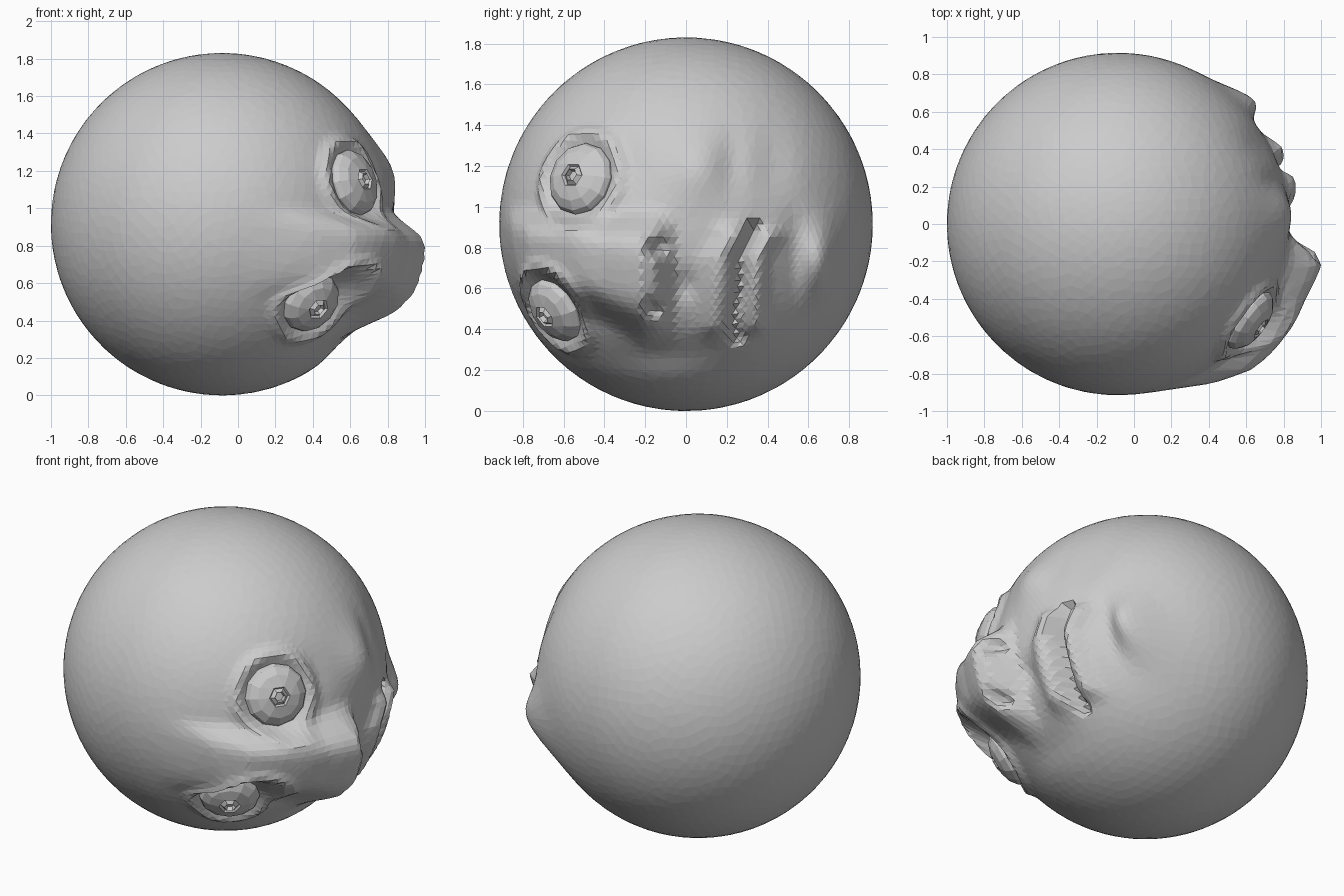
import bpy, bmesh
from math import exp, sin, cos, pi, sqrt
from mathutils import Vector, Matrix

if "Cube" in bpy.data.objects:
    bpy.data.objects.remove(bpy.data.objects["Cube"])

C = Vector((-0.085, 0, 0.915))
R = 0.915
EYES = [("eye_upper", Vector((0.66, -0.545, 1.15)), 0.18),
        ("eye_lower", Vector((0.42, -0.68, 0.47)), 0.17)]


def lerp(table, t):
    if t <= table[0][0]:
        return table[0][1]
    for (a, u), (b, v) in zip(table, table[1:]):
        if t <= b:
            return u + (v - u) * (t - a) / (b - a)
    return table[-1][1]


def path_dist(y, z, path):
    # distance to a mouth path given as y over z, fading past its ends
    dz = max(path[0][0] - z, 0, z - path[-1][0])
    return sqrt((y - lerp(path, z)) ** 2 + (dz * 1.2) ** 2)


# nose height, width and centre line along y
NOSE = [(-0.92, 0), (-0.86, 0.17), (-0.78, 0.24), (-0.6, 0.21), (-0.4, 0.2),
        (-0.22, 0.235), (-0.15, 0.19), (-0.09, 0.06), (-0.05, 0)]
WIDTH = [(-0.85, 0.2), (-0.6, 0.19), (-0.4, 0.22), (-0.2, 0.27)]
MID = [(-0.85, 0.76), (-0.6, 0.75), (-0.4, 0.7), (-0.2, 0.655)]
MOUTH = [(0.36, 0.25), (0.45, 0.235), (0.6, 0.26), (0.75, 0.26), (0.9, 0.33)]
UPPER_LIP = [(0.42, 0.15), (0.6, 0.16), (0.75, 0.17), (0.85, 0.23)]
LOWER_LIP = [(0.42, 0.35), (0.6, 0.35), (0.75, 0.36), (0.85, 0.41)]
# soft bumps and dents on the face: y, z, radius y, radius z, height
SOFT = [(0.67, 0.72, 0.09, 0.18, 0.12),    # chin
        (0.53, 0.75, 0.05, 0.2, -0.02),    # chin crease
        (0.06, 1.2, 0.14, 0.16, 0.045),    # cheek
        (0.22, 1.22, 0.07, 0.15, -0.02),   # cheek fold
        (0.42, 1.2, 0.1, 0.2, -0.02),
        (-0.3, 1.2, 0.1, 0.15, -0.02),
        (0.0, 0.62, 0.05, 0.07, -0.03),    # groove under nose
        (-0.1, 0.27, 0.25, 0.09, -0.035)]  # jaw hollow
NOSTRILS = [(-0.14, 0.8), (-0.16, 0.5)]


def shape(p):
    x, y, z = p
    if x < 0.0:
        return p
    d = 0.0
    for a, b, ry, rz, h in SOFT:
        d += h * exp(-((y - a) / ry) ** 2 - ((z - b) / rz) ** 2)
    d += 0.065 * exp(-(path_dist(y, z, UPPER_LIP) / 0.075) ** 2)
    d += 0.06 * exp(-(path_dist(y, z, LOWER_LIP) / 0.05) ** 2)
    d -= 0.1 * exp(-(path_dist(y, z, MOUTH) / 0.028) ** 2)
    nose = lerp(NOSE, y) * exp(-(abs(z - lerp(MID, y)) / lerp(WIDTH, y)) ** 5)
    for a, b in NOSTRILS:
        nose -= 0.11 * exp(-((y - a) ** 2 + (z - b) ** 2) / 0.04 ** 2)
    keep, sink = 1.0, 0.0
    n = (p - C).normalized()
    for _, e, r in EYES:
        s = (p - C - (e - C).normalized() * R).length
        keep *= 1 - exp(-(s / (r + 0.035)) ** 8)
        sink += -0.03 * exp(-(s / r) ** 6) + 0.03 * exp(-((s - r - 0.05) / 0.04) ** 2)
    fade = min(1, x / 0.25)
    return p + Vector((1, 0, 0)) * (nose + d) * keep * fade + n * sink * fade


def make(name, bm):
    me = bpy.data.meshes.new(name)
    bm.to_mesh(me)
    bm.free()
    ob = bpy.data.objects.new(name, me)
    bpy.context.collection.objects.link(ob)
    return ob


# head with sculpted face on the +x side
bm = bmesh.new()
bmesh.ops.create_icosphere(bm, subdivisions=6, radius=R)
for v in bm.verts:
    v.co = shape(v.co + C)
top = max(v.co.x for v in bm.verts)
for v in bm.verts:
    if v.co.x > 0.85:
        v.co.x = 0.85 + (v.co.x - 0.85) * 0.15 / (top - 0.85)
head = make("head", bm)
dec = head.modifiers.new("facets", "DECIMATE")
dec.ratio = 0.35


# eyeball domes with a hexagonal pupil recess
def eye(name, pos, r):
    bm = bmesh.new()
    prof = [(r, -0.08), (r, -0.005), (r * 0.93, 0.02), (r * 0.7, 0.05),
            (0.062, 0.068), (0.052, 0.055), (0.032, 0.075), (0.026, 0.05)]
    rings = []
    for i, (q, h) in enumerate(prof):
        n = 12 if i < 4 else 6
        ring = [bm.verts.new((q * cos(2 * pi * k / n), q * sin(2 * pi * k / n), h))
                for k in range(n)]
        rings.append(ring)
    for a, b in zip(rings, rings[1:]):
        for k in range(len(b)):
            j = (k + 1) % len(b)
            if len(a) == len(b):
                bm.faces.new((a[k], a[j], b[j], b[k]))
            else:
                bm.faces.new((a[2 * k], a[2 * k + 1], b[k]))
                bm.faces.new((a[2 * k + 1], a[(2 * k + 2) % 12], b[j], b[k]))
    bm.faces.new(rings[-1])
    bm.faces.new(rings[0][::-1])
    n = (pos - C).normalized()
    rot = n.to_track_quat('Z', 'Y').to_matrix().to_4x4()
    bm.transform(Matrix.Translation(C + n * (R - 0.005)) @ rot)
    make(name, bm)


for e in EYES:
    eye(*e)
